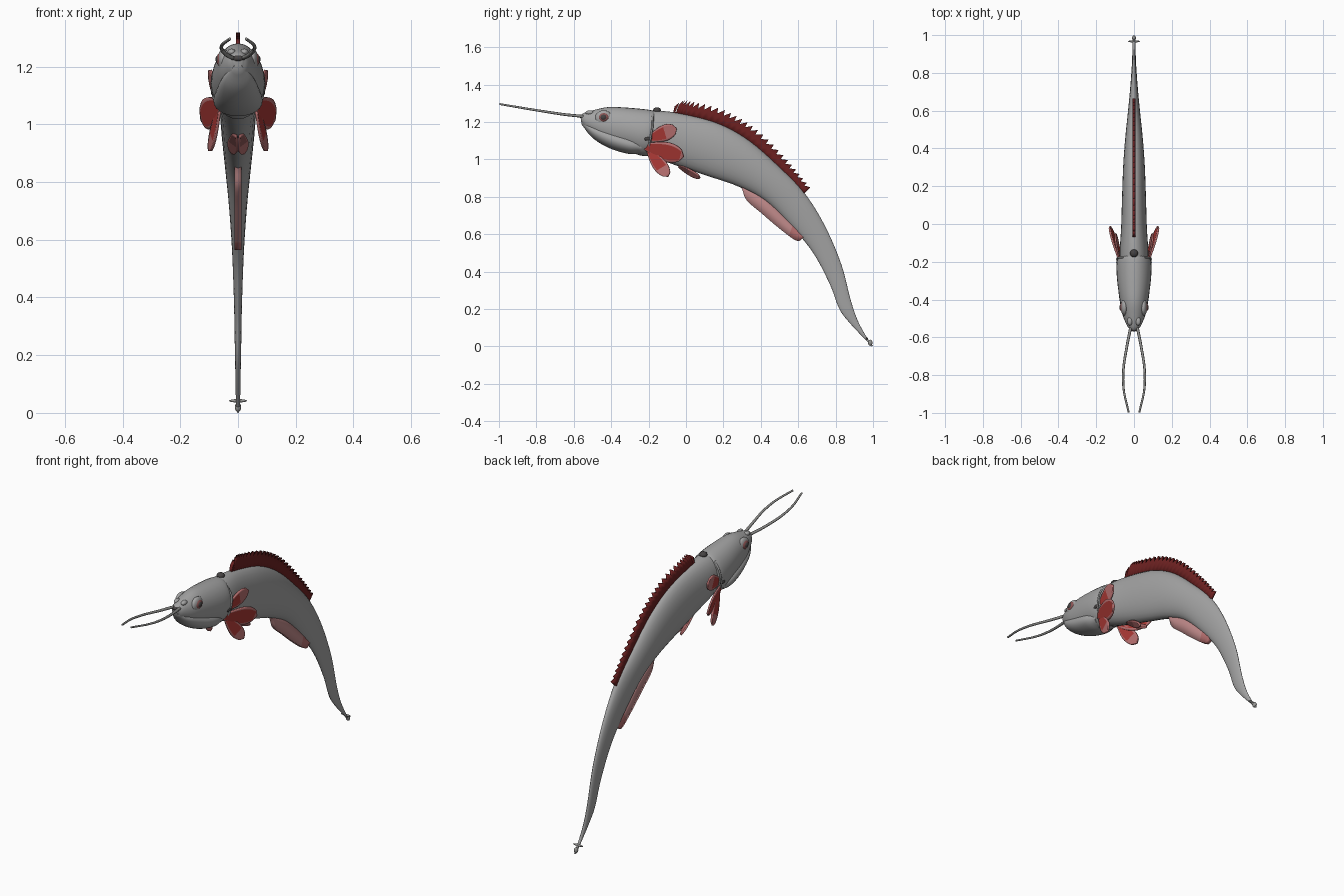
import bpy
import bmesh
import math
from mathutils import Vector

cube = bpy.data.objects.get("Cube")
if cube:
    bpy.data.objects.remove(cube)


def material(name, r, g, b):
    m = bpy.data.materials.new(name)
    m.use_nodes = True
    m.diffuse_color = (r, g, b, 1)
    bsdf = m.node_tree.nodes["Principled BSDF"]
    bsdf.inputs["Base Color"].default_value = (r, g, b, 1)
    bsdf.inputs["Roughness"].default_value = 0.7
    return m


GREY = material("body grey", .37, .37, .37)
WHISKER = material("whisker grey", .3, .3, .29)
DARK = material("dark grey", .06, .055, .055)
MAROON = material("dorsal maroon", .15, .015, .015)
RED = material("fin red", .4, .04, .035)
PINK = material("fin pink", .47, .16, .16)
PALE = material("pale fin pink", .52, .25, .25)
DUSKY = material("dusky red", .26, .09, .09)


def finish(name, bm, mats, angle=50):
    bmesh.ops.recalc_face_normals(bm, faces=bm.faces)
    me = bpy.data.meshes.new(name)
    bm.to_mesh(me)
    bm.free()
    for m in mats:
        me.materials.append(m)
    me.shade_smooth()
    me.set_sharp_from_angle(angle=math.radians(angle))
    ob = bpy.data.objects.new(name, me)
    bpy.context.collection.objects.link(ob)
    return ob


def spline(points, steps):
    """Catmull-Rom samples through points of any dimension."""
    pts = [Vector(p) for p in points]
    pts = [2 * pts[0] - pts[1]] + pts + [2 * pts[-1] - pts[-2]]
    out = []
    for a, b, c, d in zip(pts, pts[1:], pts[2:], pts[3:]):
        for i in range(steps):
            t = i / steps
            out.append(b + (c - a) * (t / 2) + (2 * a - 5 * b + 4 * c - d) * (t * t / 2)
                       + (3 * b - a - 3 * c + d) * (t ** 3 / 2))
    return out + [pts[-2]]


def loft(name, stations, mat, sides=28, steps=5):
    """Oval rings from stations of top y, top z, bottom y, bottom z, half width."""
    bm = bmesh.new()
    rings = []
    for ty, tz, by, bz, w in spline(stations, steps):
        top, bottom = Vector((0, ty, tz)), Vector((0, by, bz))
        mid, up = (top + bottom) / 2, (top - bottom) / 2
        ring = []
        for k in range(sides):
            a = math.tau * k / sides
            ring.append(bm.verts.new(mid + up * math.sin(a) + Vector((w * math.cos(a), 0, 0))))
        rings.append(ring)
    for r, s in zip(rings, rings[1:]):
        for k in range(sides):
            j = (k + 1) % sides
            bm.faces.new((r[k], r[j], s[j], s[k]))
    bm.faces.new(rings[0])
    bm.faces.new(rings[-1])
    return finish(name, bm, [mat])


def sheet(name, rows, mats, rule, thickness):
    """Thin fin from a grid of points, coloured by a rule on row and column."""
    bm = bmesh.new()
    grid = [[bm.verts.new(p) for p in row] for row in rows]
    for i in range(len(grid) - 1):
        for j in range(len(grid[0]) - 1):
            f = bm.faces.new((grid[i][j], grid[i + 1][j], grid[i + 1][j + 1], grid[i][j + 1]))
            f.material_index = rule(i, j)
    ob = finish(name, bm, mats)
    mod = ob.modifiers.new("thickness", 'SOLIDIFY')
    mod.thickness = thickness
    mod.offset = 0
    return ob


def ball(name, loc, size, mat):
    bm = bmesh.new()
    bmesh.ops.create_uvsphere(bm, u_segments=20, v_segments=12, radius=1)
    ob = finish(name, bm, [mat], 180)
    ob.location, ob.scale = loc, size
    return ob


def tube(name, points, radii, mat):
    cu = bpy.data.curves.new(name, 'CURVE')
    cu.dimensions = '3D'
    cu.bevel_depth = 1
    cu.bevel_resolution = 2
    cu.use_fill_caps = True
    pts = spline(points, 8)
    s = cu.splines.new('POLY')
    s.points.add(len(pts) - 1)
    for i, p in enumerate(pts):
        s.points[i].co = (*p, 1)
        s.points[i].radius = radii[0] + (radii[1] - radii[0]) * i / (len(pts) - 1)
    cu.materials.append(mat)
    ob = bpy.data.objects.new(name, cu)
    bpy.context.collection.objects.link(ob)


def lobe(name, root, tip, across, width, core, mats):
    """Leaf shaped fin lobe with a core colour and a rim colour."""
    root, tip = Vector(root), Vector(tip)
    side = Vector(across).normalized()
    rows = []
    for i in range(13):
        t = i / 12
        w = width * (.25 + .75 * math.sin(math.pi * t * .68)) * math.sqrt(1 - t ** 4) + .002
        rows.append([root.lerp(tip, t) + side * w * (k / 4 - 1) for k in range(9)])
    sheet(name, rows, mats, lambda i, j: 0 if i < core and 0 < j < 7 else 1, .009)


# Body and curved tail
loft("body", [
    (-.28, 1.25, -.28, 1.06, .07), (-.15, 1.26, -.17, 1.01, .076), (0, 1.24, -.03, .96, .068),
    (.18, 1.19, .12, .91, .063), (.34, 1.1, .28, .855, .057), (.5, .96, .42, .78, .046),
    (.63, .825, .56, .645, .032), (.74, .65, .68, .5, .021), (.83, .44, .77, .33, .014),
    (.88, .25, .82, .2, .011), (.92, .134, .88, .12, .009), (.975, .035, .965, .03, .007),
    (1, .004, .99, 0, .004)], GREY)

# Head with raised gill cover and lower jaw
loft("head", [
    (-.565, 1.235, -.56, 1.2, .014), (-.54, 1.25, -.54, 1.165, .036), (-.48, 1.267, -.48, 1.115, .06),
    (-.41, 1.28, -.41, 1.075, .074), (-.32, 1.277, -.3, 1.04, .088), (-.22, 1.268, -.24, 1.02, .093),
    (-.175, 1.26, -.2, 1.02, .087), (-.165, 1.25, -.18, 1.04, .066)], GREY)
loft("lower_jaw", [
    (-.562, 1.21, -.557, 1.185, .014), (-.5, 1.19, -.5, 1.115, .054), (-.4, 1.16, -.41, 1.06, .076),
    (-.3, 1.13, -.31, 1.03, .085), (-.22, 1.1, -.25, 1.03, .07)], GREY)
ball("lips", (0, -.555, 1.228), (.022, .014, .011), DARK)
ball("crown_knob", (0, -.155, 1.262), (.021, .021, .016), DARK)

for s, label in ((1, "left"), (-1, "right")):
    # Eyes, brows and gill marks
    ball(label + "_eye_socket", (s * .05, -.44, 1.222), (.02, .046, .04), GREY)
    ball(label + "_eye_iris", (s * .054, -.44, 1.224), (.021, .032, .028), DUSKY)
    ball(label + "_eye_pupil", (s * .062, -.441, 1.225), (.016, .02, .018), DARK)
    ball(label + "_nostril_bump", (s * .022, -.515, 1.25), (.014, .022, .012), GREY)
    ball(label + "_gill_mark", (s * .086, -.205, 1.11), (.008, .022, .01), DARK)
    tube(label + "_gill_ridge", [(s * .055, -.18, 1.23), (s * .087, -.18, 1.17),
         (s * .083, -.195, 1.09), (s * .045, -.2, 1.035)], (.005, .005), GREY)
    # Long feelers
    tube(label + "_whisker", [(s * .018, -.55, 1.23), (s * .038, -.65, 1.24), (s * .056, -.77, 1.258),
         (s * .054, -.88, 1.276), (s * .028, -.997, 1.296)], (.008, .005), WHISKER)
    # Pectoral fin of three lobes
    lobe(label + "_pectoral_upper", (s * .07, -.2, 1.11), (s * .1, -.05, 1.165),
         (s * .1, -.3, 1), .045, 7, (RED, PINK))
    lobe(label + "_pectoral_middle", (s * .065, -.22, 1.07), (s * .126, -.012, 1.015),
         (s * .3, .25, 1), .058, 11, (RED, PINK))
    lobe(label + "_pectoral_lower", (s * .065, -.2, 1.05), (s * .1, -.095, .908),
         (s * .2, 1, .6), .04, 8, (RED, PINK))
    # Pelvic fin
    lobe(label + "_pelvic", (s * .012, -.04, .965), (s * .02, .075, .9),
         (s * .8, .3, .6), .022, 6, (DUSKY, PINK))

# Spiny dorsal fin: slim spines rising from a notched membrane
base = spline([(-.07, 1.245), (0, 1.228), (.18, 1.18), (.34, 1.09), (.5, .945), (.63, .815)], 12)
rows = []
for i, p in enumerate(base):
    q, r = base[max(i - 1, 0)], base[min(i + 1, len(base) - 1)]
    tangent = (r - q).normalized()
    normal = Vector((-tangent.y, tangent.x))
    t = i / (len(base) - 1)
    height = .086 + .03 * t * (1 - t) - .038 * t * t - .025 * max(0, 1 - t * 8)
    # Gap behind the first spine
    share = .15 if i in (2, 3) else (1 if i % 2 else .66)
    top = p + normal * height * share
    tip = top + tangent * .014 if share == 1 else top
    half = p.lerp(top, .5)
    rows.append([(0, *p), (0, *half), (0, *tip)])
sheet("dorsal_fin", rows, [MAROON], lambda i, j: 0, .015)

# Anal fin, redder at its trailing end
root = spline([(.29, .86), (.37, .825), (.45, .775), (.54, .685), (.6, .63), (.645, .6)], 4)
edge = spline([(.3, .84), (.325, .78), (.4, .715), (.5, .63), (.592, .565), (.635, .588)], 4)
rows = [[(0, *a), (0, *a.lerp(b, .5)), (0, *b)] for a, b in zip(root, edge)]
sheet("anal_fin", rows, [PALE, PINK], lambda i, j: int(i > 13), .024)

# Tiny crossed tail fin
ball("tail_crossbar", (0, .967, .042), (.031, .006, .006), WHISKER)
ball("tail_tip", (0, .985, .02), (.011, .012, .016), WHISKER)
